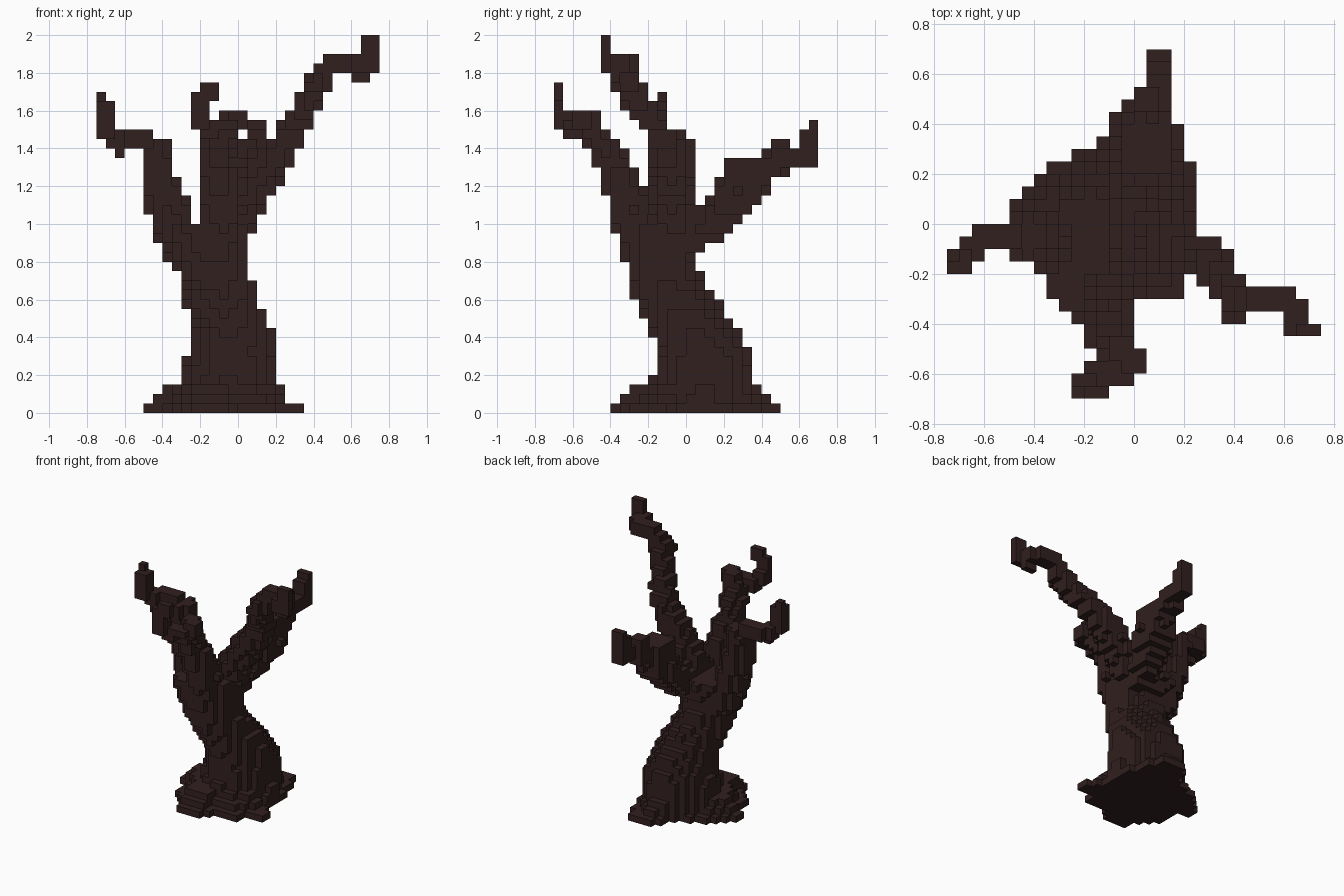
import bpy
import bmesh
from math import floor
from mathutils import Vector

cube = bpy.data.objects.get("Cube")
if cube:
    bpy.data.objects.remove(cube, do_unlink=True)

V = 0.05  # edge length of one block

bark = bpy.data.materials.new("dark_bark")
bark.use_nodes = True
colour = (0.032, 0.014, 0.014, 1)
bark.diffuse_color = colour
bark.node_tree.nodes["Principled BSDF"].inputs["Base Color"].default_value = colour

SIDES = [Vector(d) for d in ((1, 0, 0), (-1, 0, 0), (0, 1, 0), (0, -1, 0), (0, 0, 1), (0, 0, -1))]
GRID = [(i, j, k) for i in range(-16, 16) for j in range(-16, 16) for k in range(40)]


def centre(cell):
    return (Vector(cell) + Vector((0.5, 0.5, 0.5))) * V


def fill(test):
    """Cells whose centres pass the test."""
    return {c for c in GRID if test(centre(c))}


def box(x0, x1, y0, y1, z0, z1):
    return fill(lambda p: x0 < p.x < x1 and y0 < p.y < y1 and z0 < p.z < z1)


def limb(path):
    """Cells within a tapering tube that follows (x, y, z, radius) points."""
    cells = set()
    for start, end in zip(path, path[1:]):
        a, b = Vector(start[:3]), Vector(end[:3])
        d = b - a

        def near(p):
            t = min(1, max(0, (p - a).dot(d) / d.length_squared))
            return (p - a - d * t).length < start[3] + (end[3] - start[3]) * t
        cells |= fill(near)
    return cells


def inside(x, y, outline):
    hit = False
    for (ax, ay), (bx, by) in zip(outline, outline[1:] + outline[:1]):
        if (ay > y) != (by > y) and x < ax + (bx - ax) * (y - ay) / (by - ay):
            hit = not hit
    return hit


# Spreading foot, shrinking layer by layer
foot = [(-.5, .1), (-.36, .23), (-.15, .31), (-.1, .42), (-.05, .5), (.1, .5), (.2, .4),
        (.2, .25), (.25, .25), (.25, .05), (.2, -.02), (.35, -.1), (.35, -.2), (.2, -.23),
        (.2, -.3), (0, -.3), (-.05, -.4), (-.25, -.4), (-.3, -.25), (-.4, -.17), (-.4, 0), (-.5, 0)]
shrink = (1, 0.84, 0.74)


def in_foot(p):
    layer = floor(p.z / V)
    if layer >= len(shrink):
        return False
    s = shrink[layer]
    return inside((p.x + .15) / s - .15, (p.y - .05) / s + .05, foot)


# Leaning trunk: height, then x and y limits
trunk_profile = [(0, -.31, .25, -.25, .36), (.2, -.3, .22, -.17, .36), (.32, -.27, .21, -.15, .35),
                 (.45, -.25, .18, -.19, .27), (.55, -.27, .13, -.24, .2), (.65, -.3, .09, -.29, .12),
                 (.8, -.34, .05, -.33, .06), (.9, -.38, .05, -.35, .09), (1, -.4, .06, -.36, .14)]


def in_trunk(p):
    for low, high in zip(trunk_profile, trunk_profile[1:]):
        if low[0] <= p.z < high[0]:
            t = (p.z - low[0]) / (high[0] - low[0])
            x0, x1, y0, y1 = (a + (b - a) * t for a, b in zip(low[1:], high[1:]))
            u = abs(2 * p.x - x0 - x1) / (x1 - x0)
            v = abs(2 * p.y - y0 - y1) / (y1 - y0)
            return u ** 1.9 + v ** 1.9 < 1
    return False


parts = {"root_foot": fill(in_foot), "trunk": fill(in_trunk)}

# Four crooked branches, each with an upturned tip
parts["left_branch"] = limb([
    (-.05, -.06, .85, .09), (.01, -.07, 1.08, .11), (.16, -.08, 1.3, .1), (.26, -.11, 1.43, .08),
    (.34, -.2, 1.58, .075), (.41, -.31, 1.73, .075), (.48, -.3, 1.84, .06), (.6, -.3, 1.85, .045),
]) | box(.6, .65, -.35, -.25, 1.8, 1.9) | box(.6, .7, -.45, -.3, 1.8, 1.9) \
   | box(.6, .7, -.4, -.35, 1.75, 1.8) | box(.65, .75, -.45, -.4, 1.8, 2)

parts["right_branch"] = limb([
    (-.26, -.06, .82, .11), (-.36, -.07, 1.05, .11), (-.42, -.06, 1.25, .095),
    (-.43, -.05, 1.38, .09), (-.5, -.05, 1.45, .055), (-.6, -.05, 1.45, .045),
]) | box(-.7, -.6, -.15, -.05, 1.4, 1.5) | box(-.65, -.6, -.15, -.1, 1.35, 1.4) \
   | box(-.75, -.65, -.2, -.1, 1.45, 1.65) | box(-.75, -.7, -.15, -.1, 1.6, 1.7)

parts["front_branch"] = limb([
    (-.1, -.24, .85, .1), (-.08, -.29, 1.07, .11), (-.12, -.37, 1.3, .09),
    (-.1, -.45, 1.43, .08), (-.05, -.52, 1.53, .065), (0, -.55, 1.55, .05),
]) | box(-.1, 0, -.55, -.45, 1.5, 1.6) | box(-.2, 0, -.65, -.55, 1.5, 1.55) \
   | box(-.2, -.1, -.65, -.55, 1.45, 1.5) | box(-.25, -.15, -.7, -.6, 1.5, 1.6) \
   | box(-.25, -.15, -.7, -.65, 1.5, 1.7) | box(-.2, -.1, -.7, -.65, 1.65, 1.75)

parts["back_branch"] = limb([
    (-.05, 0, .93, .11), (0, .17, 1.02, .1), (.05, .28, 1.17, .13),
    (.07, .39, 1.27, .09), (.09, .5, 1.35, .06), (.1, .6, 1.35, .045),
]) | box(-.05, .15, .2, .4, 1.2, 1.35) | box(0, .1, .45, .55, 1.25, 1.45) \
   | box(.05, .15, .5, .7, 1.3, 1.4) | box(.05, .15, .6, .7, 1.3, 1.5) \
   | box(.05, .15, .65, .7, 1.3, 1.55)

everything = set().union(*parts.values())


def build(name, cells):
    """Mesh only the block faces that are open to the air."""
    bm = bmesh.new()
    for cell in cells:
        for n in SIDES:
            if tuple(int(c) for c in Vector(cell) + n) in everything:
                continue
            u = Vector((n.y, n.z, n.x))
            w = n.cross(u)
            mid = centre(cell) + n * V / 2
            corners = [mid + (u * a + w * b) * V / 2 for a, b in ((-1, -1), (1, -1), (1, 1), (-1, 1))]
            bm.faces.new([bm.verts.new(c) for c in corners])
    bmesh.ops.remove_doubles(bm, verts=bm.verts, dist=V / 50)
    bmesh.ops.dissolve_limit(bm, angle_limit=0.01, verts=bm.verts, edges=bm.edges)
    mesh = bpy.data.meshes.new(name)
    bm.to_mesh(mesh)
    bm.free()
    mesh.materials.append(bark)
    bpy.context.collection.objects.link(bpy.data.objects.new(name, mesh))


taken = set()
for part_name, part_cells in parts.items():
    build(part_name, part_cells - taken)
    taken |= part_cells
